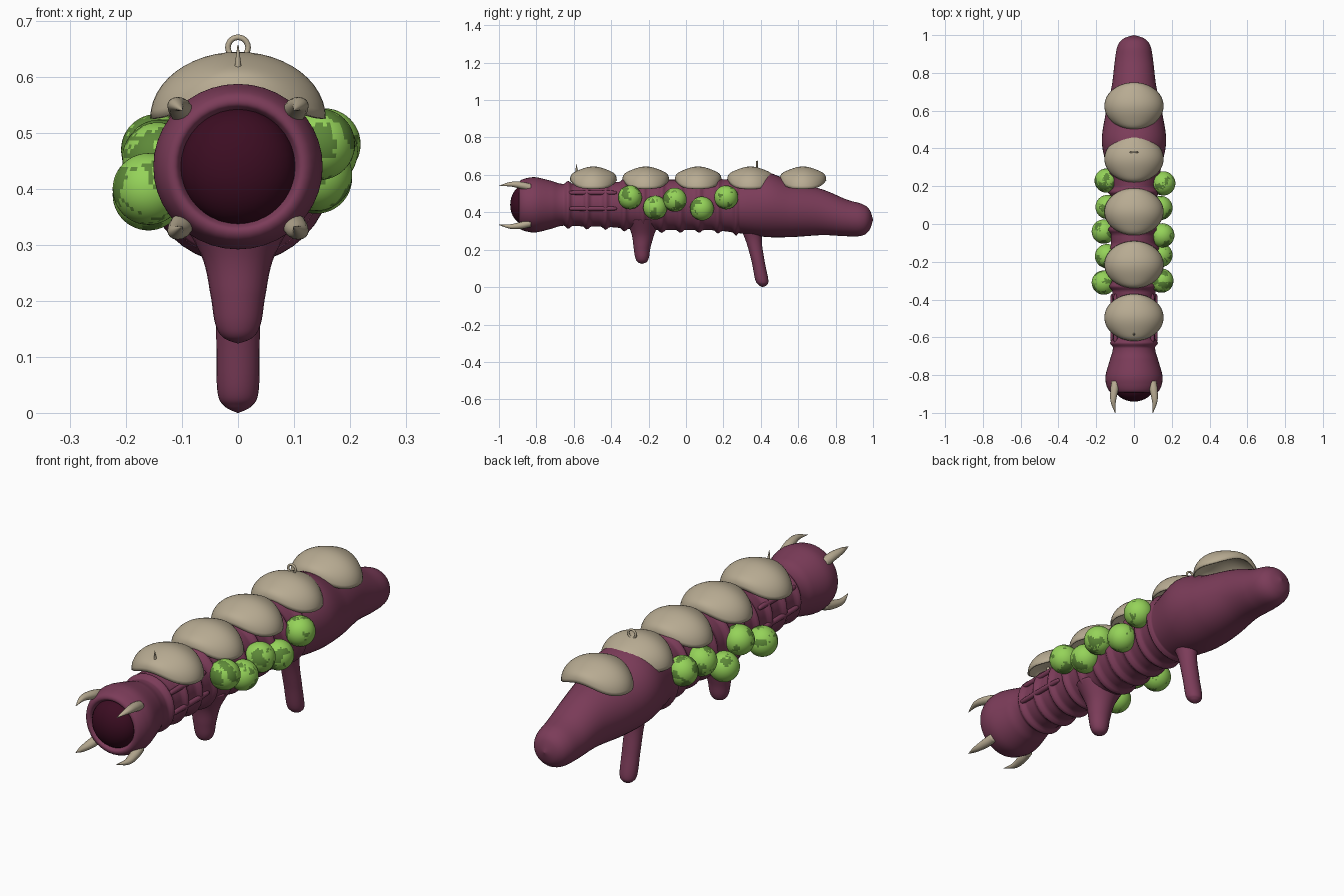
import bpy, bmesh, math
from mathutils import Vector, noise

cube = bpy.data.objects.get("Cube")
if cube:
    bpy.data.objects.remove(cube)


def material(name, *rgb):
    m = bpy.data.materials.new(name)
    m.use_nodes = True
    m.diffuse_color = (*rgb, 1)
    bsdf = m.node_tree.nodes["Principled BSDF"]
    bsdf.inputs["Base Color"].default_value = (*rgb, 1)
    bsdf.inputs["Roughness"].default_value = 0.7
    return m


FLESH = material("plum flesh", 0.2, 0.045, 0.1)
MAW = material("dark maw", 0.045, 0.004, 0.016)
BONE = material("bone", 0.48, 0.41, 0.29)
GREEN = material("sac green", 0.3, 0.65, 0.1)
MOSS = material("sac dark green", 0.11, 0.25, 0.04)


def finish(name, bm, *mats):
    bmesh.ops.recalc_face_normals(bm, faces=bm.faces[:])
    mesh = bpy.data.meshes.new(name)
    bm.to_mesh(mesh)
    bm.free()
    for m in mats:
        mesh.materials.append(m)
    for p in mesh.polygons:
        p.use_smooth = True
    ob = bpy.data.objects.new(name, mesh)
    bpy.context.scene.collection.objects.link(ob)
    return ob


def smooth_path(rows, per):
    """Catmull-Rom resampling of rows of numbers."""
    rows = [Vector(r) for r in rows]
    out = []
    for i in range(len(rows) - 1):
        b, c = rows[i], rows[i + 1]
        a, d = rows[max(i - 1, 0)], rows[min(i + 2, len(rows) - 1)]
        for k in range(per):
            t = k / per
            out.append(b + (c - a) * t / 2 + (a * 2 - b * 5 + c * 4 - d) * t * t / 2
                       + (b * 3 - a - c * 3 + d) * t ** 3 / 2)
    return out + [rows[-1]]


def loft(name, rows, mat, v_axis, per=8, sides=24, swell=None):
    """Tube through rows of (x, y, z, half width, half depth)."""
    bm = bmesh.new()
    rings = []
    for x, y, z, ru, rv in smooth_path([Vector(r) for r in rows], per):
        extra = swell(y) if swell else 0
        ru, rv = max(ru, 0.0008) + extra, max(rv, 0.0008) + extra
        ring = []
        for k in range(sides):
            a = math.tau * k / sides
            offset = Vector((ru * math.cos(a), 0, 0)) + Vector(v_axis) * rv * math.sin(a)
            ring.append(bm.verts.new(Vector((x, y, z)) + offset))
        rings.append(ring)
    for r, s in zip(rings, rings[1:]):
        for k in range(sides):
            n = (k + 1) % sides
            bm.faces.new((r[k], r[n], s[n], s[k]))
    bm.faces.new(rings[0])
    bm.faces.new(rings[-1])
    return finish(name, bm, mat)


def ball(segments=32):
    bm = bmesh.new()
    bmesh.ops.create_uvsphere(bm, u_segments=segments, v_segments=segments // 2, radius=1)
    return bm


UP, ALONG = (0, 0, 1), (0, 1, 0)


# Body: lipped head, ridged middle, swollen rump and tapering tail
def ridges(y):
    if not -0.66 < y < 0.28:
        return 0
    return 0.016 * max(0, math.cos(math.tau * (y + 0.63) / 0.1)) ** 2


body = [  # y, centre z, half width, half height
    (-0.86, 0.44, 0.095, 0.095), (-0.89, 0.44, 0.11, 0.11),
    (-0.885, 0.44, 0.13, 0.13), (-0.85, 0.44, 0.147, 0.143),
    (-0.8, 0.44, 0.15, 0.147), (-0.72, 0.44, 0.128, 0.128),
    (-0.66, 0.44, 0.112, 0.112), (-0.55, 0.44, 0.112, 0.115),
    (-0.42, 0.44, 0.112, 0.118), (-0.3, 0.44, 0.118, 0.128),
    (-0.15, 0.44, 0.122, 0.134), (0, 0.44, 0.122, 0.134),
    (0.15, 0.44, 0.122, 0.136), (0.28, 0.435, 0.14, 0.146),
    (0.43, 0.44, 0.17, 0.172), (0.57, 0.415, 0.153, 0.147),
    (0.73, 0.4, 0.118, 0.122), (0.86, 0.37, 0.102, 0.098),
    (0.94, 0.36, 0.088, 0.085), (0.98, 0.36, 0.058, 0.056), (1, 0.36, 0.001, 0.001)]
loft("body", [(0, *row) for row in body], FLESH, UP, per=14, sides=40, swell=ridges)

# Dark bulging mouth
bm = ball()
for v in bm.verts:
    v.co = Vector((v.co.x * 0.105, v.co.y * 0.08 - 0.86, v.co.z * 0.105 + 0.44))
finish("mouth", bm, MAW)

# Two single legs under the belly: y, z, half width, half depth
front_leg = [(-0.23, 0.36, 0.11, 0.09), (-0.23, 0.28, 0.065, 0.06),
             (-0.235, 0.21, 0.049, 0.045), (-0.235, 0.16, 0.041, 0.037),
             (-0.235, 0.135, 0.027, 0.025), (-0.235, 0.124, 0.001, 0.001)]
rear_leg = [(0.345, 0.36, 0.07, 0.08), (0.36, 0.26, 0.042, 0.045),
            (0.385, 0.14, 0.039, 0.035), (0.405, 0.04, 0.037, 0.035),
            (0.41, 0.012, 0.024, 0.022), (0.41, 0, 0.001, 0.001)]
for name, rows in (("front_leg", front_leg), ("rear_leg", rear_leg)):
    loft(name, [(0, *r) for r in rows], FLESH, ALONG)

# Curved tusks around the mouth and slim ribs on the flanks, mirrored
for side, label in ((1, "left"), (-1, "right")):
    for sign, level, height in ((1, "upper", 0.536), (-1, "lower", 0.338)):
        rows = [(side * 0.098, -0.83, height - sign * 0.004, 0.02, 0.02),
                (side * 0.104, -0.88, height + sign * 0.008, 0.021, 0.019),
                (side * 0.11, -0.94, height + sign * 0.014, 0.014, 0.012),
                (side * 0.1, -1, height + sign * 0.005, 0.001, 0.001)]
        loft(f"{label}_{level}_tusk", rows, BONE, UP, sides=16)
    for level, x, z in (("upper", 0.098, 0.505), ("lower", 0.114, 0.42)):
        rows = [(side * x, y, z, r, r) for y, r in
                ((-0.63, 0.002), (-0.6, 0.011), (-0.4, 0.011), (-0.37, 0.002))]
        loft(f"{label}_{level}_rib", rows, FLESH, UP, sides=12)

# Five hollow back plates with raised front and rear rims
for i in range(5):
    bm = ball(48)
    low = [v for v in bm.verts if v.co.z < -0.01]
    bmesh.ops.delete(bm, geom=low, context="VERTS")
    for v in bm.verts:
        x, y, z = v.co
        v.co = Vector((x * 0.157, y * 0.125 - 0.495 + i * 0.28,
                       0.526 + z * 0.119 + 0.045 * y ** 4))
    plate = finish(f"back_plate_{i + 1}", bm, BONE)
    shell = plate.modifiers.new("shell", "SOLIDIFY")
    shell.thickness = 0.007

# Small horn on the first plate, ring on the fourth
loft("plate_horn", [(0, -0.575, 0.59, 0.009, 0.012), (0, -0.583, 0.62, 0.006, 0.007),
                    (0, -0.587, 0.657, 0.001, 0.001)], BONE, ALONG, sides=12)
bpy.ops.mesh.primitive_torus_add(major_radius=0.018, minor_radius=0.005, major_segments=28,
                                 minor_segments=10, location=(0, 0.38, 0.653),
                                 rotation=(math.pi / 2, 0, 0))
ring = bpy.context.object
ring.name = "plate_ring"
ring.data.materials.append(BONE)
bpy.ops.object.shade_smooth()

# Mottled green sacs along both flanks
sacs = {"left": [(0.145, -0.3, 0.48), (0.14, -0.165, 0.425), (0.15, -0.06, 0.467),
                 (0.14, 0.085, 0.42), (0.155, 0.215, 0.48)],
        "right": [(-0.16, -0.31, 0.4), (-0.143, -0.17, 0.455), (-0.16, -0.04, 0.39),
                  (-0.14, 0.09, 0.46), (-0.145, 0.23, 0.47)]}
for label, centres in sacs.items():
    for i, centre in enumerate(centres):
        bm = ball(48)
        bm.normal_update()
        for f in bm.faces:
            n = f.normal
            speck = noise.noise(n * 1.3 + Vector(centre) * 20) + 0.3 * noise.noise(n * 7)
            f.material_index = int(speck - 0.15 * n.y > 0.22)
        for v in bm.verts:
            v.co = v.co * 0.064 + Vector(centre)
        finish(f"{label}_sac_{i + 1}", bm, GREEN, MOSS)
